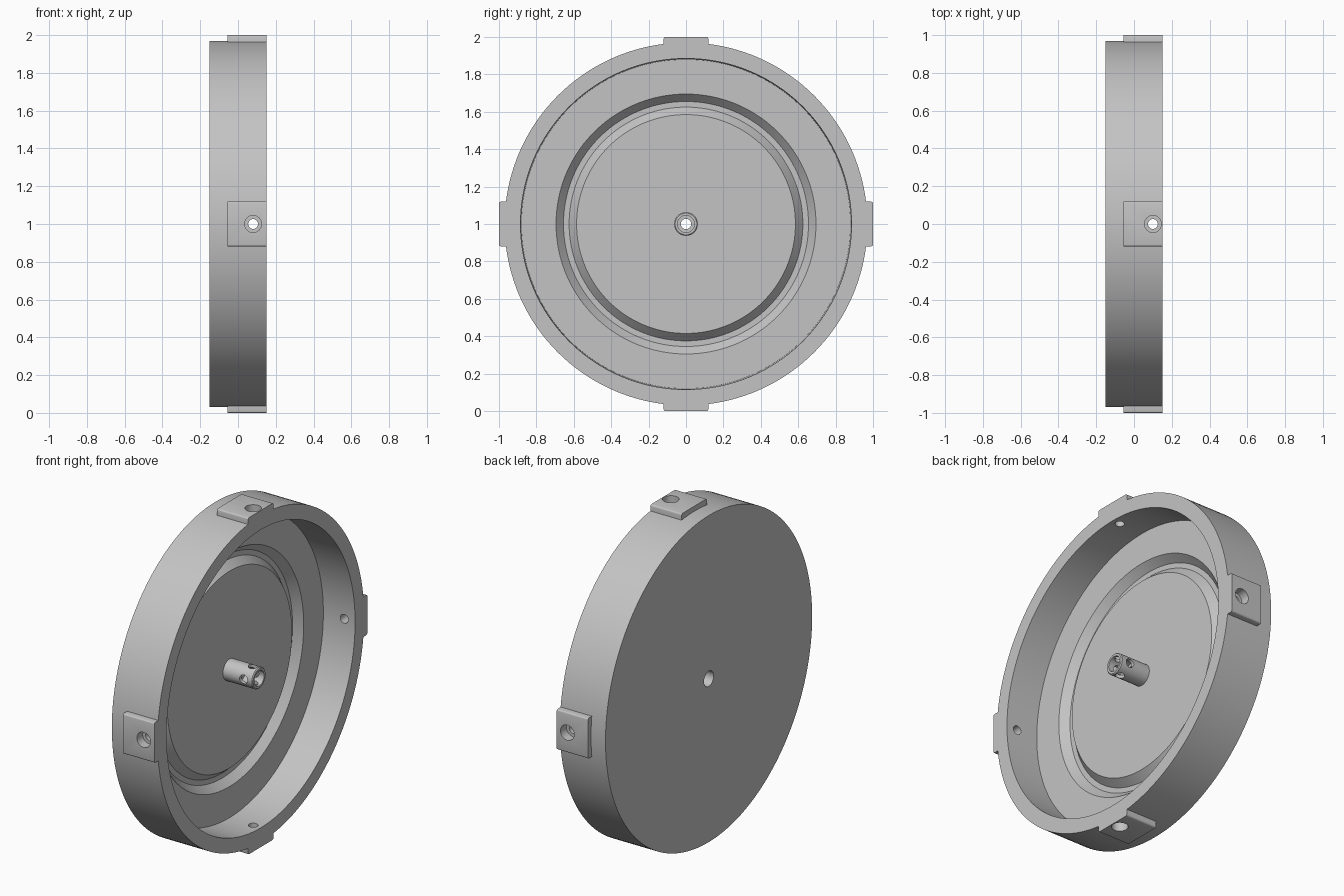
import bpy, bmesh, math
from mathutils import Matrix, Vector

old = bpy.data.objects.get("Cube")
if old:
    bpy.data.objects.remove(old, do_unlink=True)

grey = bpy.data.materials.new("plain grey")
grey.use_nodes = True
colour = (0.55, 0.55, 0.55, 1)
grey.diffuse_color = colour
grey.node_tree.nodes["Principled BSDF"].inputs["Base Color"].default_value = colour

CENTRE = Vector((0, 0, 1))
FRONT, BACK, FLOOR, GROOVE = 0.15, -0.15, -0.055, -0.1
HUB_END = 0.14


def finish(name, bm):
    bmesh.ops.recalc_face_normals(bm, faces=bm.faces)
    mesh = bpy.data.meshes.new(name)
    bm.to_mesh(mesh)
    bm.free()
    ob = bpy.data.objects.new(name, mesh)
    bpy.context.collection.objects.link(ob)
    mesh.materials.append(grey)
    return ob


def lathe(name, profile, steps):
    """Revolve a closed (x, radius) profile around the x axis of the drum."""
    bm = bmesh.new()
    verts = [bm.verts.new((x, 0, 1 + r)) for x, r in profile]
    edges = [bm.edges.new((verts[i - 1], verts[i])) for i in range(len(verts))]
    bmesh.ops.spin(bm, geom=verts + edges, cent=CENTRE, axis=(1, 0, 0),
                   angle=math.tau, steps=steps, use_merge=True)
    bmesh.ops.remove_doubles(bm, verts=bm.verts, dist=1e-5)
    return finish(name, bm)


def around(angle):
    """Turn the +z direction about the drum axis."""
    return Matrix.Translation(CENTRE) @ Matrix.Rotation(angle, 4, 'X')


def drill(name, x, low, high, radius, angle):
    """Radial cutter between two distances from the drum axis."""
    bm = bmesh.new()
    place = around(angle) @ Matrix.Translation((x, 0, (low + high) / 2))
    bmesh.ops.create_cone(bm, cap_ends=True, segments=32, radius1=radius,
                          radius2=radius, depth=high - low, matrix=place)
    ob = finish(name, bm)
    ob.hide_render = True
    return ob


def cut(ob, cutters):
    for cutter in cutters:
        mod = ob.modifiers.new("hole", 'BOOLEAN')
        mod.operation, mod.solver, mod.object = 'DIFFERENCE', 'EXACT', cutter
    bpy.context.view_layer.objects.active = ob
    for mod in list(ob.modifiers):
        bpy.ops.object.modifier_apply(modifier=mod.name)


def smooth(ob):
    bpy.ops.object.select_all(action='DESELECT')
    ob.select_set(True)
    bpy.context.view_layer.objects.active = ob
    bpy.ops.object.shade_smooth_by_angle(angle=math.radians(25))


# Shallow drum: flat back, tall rim, grooved floor
drum = lathe("drum", [
    (BACK, 0.045), (BACK, 0.97), (FRONT, 0.97), (FRONT, 0.885),
    (FLOOR, 0.88), (FLOOR, 0.695), (GROOVE, 0.655), (GROOVE, 0.625),
    (FLOOR, 0.585), (FLOOR, 0.045)], 160)

# Hollow hub with a narrower waist in its bore
hub = lathe("hub", [
    (FLOOR - 0.02, 0.063), (HUB_END - 0.005, 0.063), (HUB_END, 0.058),
    (HUB_END, 0.045), (0.02, 0.045), (0.02, 0.028),
    (FLOOR - 0.02, 0.028)], 48)

# Four rim pads, each with a counterbored screw hole
cutters = []
for i, side in enumerate(("top", "right", "bottom", "left")):
    angle = i * math.pi / 2
    hole_x = 0.08 if i % 2 else 0.10
    bm = bmesh.new()
    size = Matrix.Diagonal((FRONT - FLOOR, 0.24, 0.045, 1))
    bmesh.ops.create_cube(bm, size=1, matrix=Matrix.Translation(
        ((FRONT + FLOOR) / 2, 0, 0.9775)) @ size)
    rounded = [e for e in bm.edges if all(v.co.z > 0.98 for v in e.verts)
               and abs(e.verts[0].co.y - e.verts[1].co.y) < 0.01]
    bmesh.ops.bevel(bm, geom=rounded, offset=0.012, segments=3,
                    profile=0.5, affect='EDGES')
    bm.transform(around(angle))
    pad = finish(side + "_pad", bm)
    screw = drill(side + "_screw_cutter", hole_x, 0.02, 1.1, 0.026, angle)
    bore = drill(side + "_counterbore_cutter", hole_x, 0.945, 1.1, 0.045, angle)
    cut(pad, [screw, bore])
    smooth(pad)
    cut(drum, [screw, bore])
    cut(hub, [screw])
    cutters += [screw, bore]

for ob in (drum, hub):
    smooth(ob)
for ob in cutters:
    bpy.data.objects.remove(ob, do_unlink=True)
